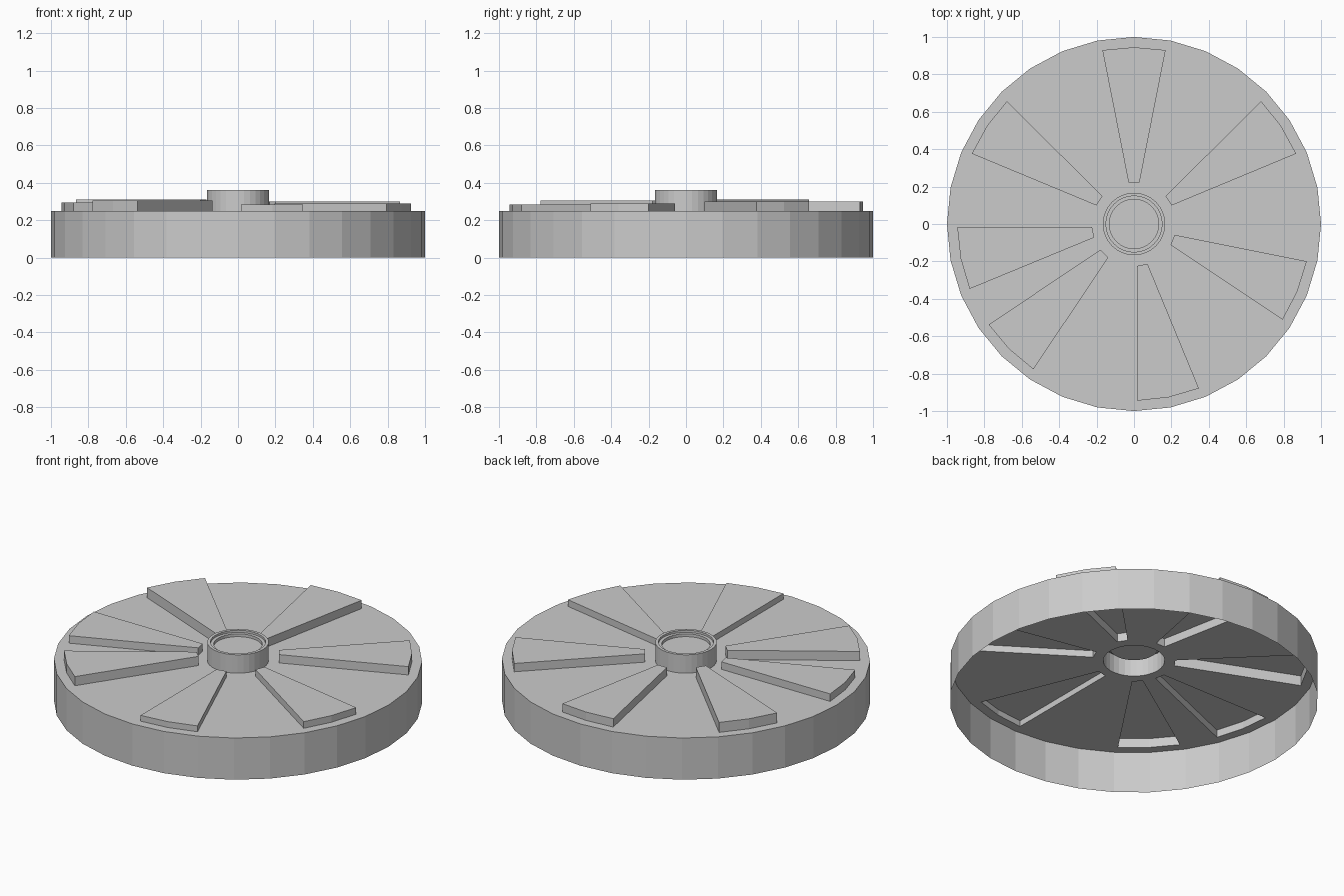
import bpy, bmesh, math

if "Cube" in bpy.data.objects:
    bpy.data.objects.remove(bpy.data.objects["Cube"], do_unlink=True)

SIDES = 32
STEP = math.tau / SIDES
DECK_Z, HUB_R = 0.25, 0.167

grey = bpy.data.materials.new("plain grey")
grey.use_nodes = True
grey.diffuse_color = (0.6, 0.6, 0.6, 1)
grey.node_tree.nodes["Principled BSDF"].inputs["Base Color"].default_value = (0.6, 0.6, 0.6, 1)


def circle(radius, z):
    return [(radius * math.cos(i * STEP), radius * math.sin(i * STEP), z) for i in range(SIDES)]


def vane_outline(slot, z):
    """Wedge centred on one corner of the rim, listed counter-clockwise."""
    mid = slot * STEP
    outer, inner = math.radians(10.3), math.radians(7.5)
    polar = [(0.225, -inner), (0.945, -outer), (0.945, 0), (0.945, outer), (0.225, inner)]
    return [(r * math.cos(mid + a), r * math.sin(mid + a), z) for r, a in polar]


def finish(name, bm):
    mesh = bpy.data.meshes.new(name)
    bm.to_mesh(mesh)
    bm.free()
    mesh.materials.append(grey)
    obj = bpy.data.objects.new(name, mesh)
    bpy.context.collection.objects.link(obj)


def loft(name, loops, cap):
    """Join successive outlines with walls, optionally closing the last one."""
    bm = bmesh.new()
    rings = [[bm.verts.new(p) for p in loop] for loop in loops]
    for low, high in zip(rings, rings[1:]):
        for i in range(len(low)):
            j = (i + 1) % len(low)
            bm.faces.new((low[i], low[j], high[j], high[i]))
    if cap:
        bm.faces.new(rings[-1])
    finish(name, bm)


# Raised vanes: rim corner number and top height
vanes = {8: 0.30, 3: 0.30, -2: 0.29, -7: 0.285, -12: 0.305, 17: 0.295, 13: 0.31}

# Deck with openings under the hub and the hollow vanes
bm = bmesh.new()
edges = []
for loop in [circle(1, DECK_Z), circle(HUB_R, DECK_Z)] + [vane_outline(s, DECK_Z) for s in vanes]:
    ring = [bm.verts.new(p) for p in loop]
    edges += [bm.edges.new((ring[i - 1], ring[i])) for i in range(len(ring))]
bmesh.ops.triangle_fill(bm, edges=edges, use_beauty=True, normal=(0, 0, 1))
for face in bm.faces:
    face.normal_update()
    if face.normal.z < 0:
        face.normal_flip()
finish("deck", bm)

# Outer rim, open underneath
loft("rim", [circle(1, 0), circle(1, DECK_Z)], False)

# Hollow vanes
for number, (slot, top) in enumerate(vanes.items(), 1):
    loft(f"vane_{number}", [vane_outline(slot, DECK_Z), vane_outline(slot, top)], True)

# Hub with a stepped recess in its top
hub_profile = [(HUB_R, DECK_Z), (HUB_R, 0.36), (0.15, 0.36), (0.15, 0.347), (0.132, 0.347), (0.132, 0.33)]
loft("hub", [circle(r, z) for r, z in hub_profile], True)
